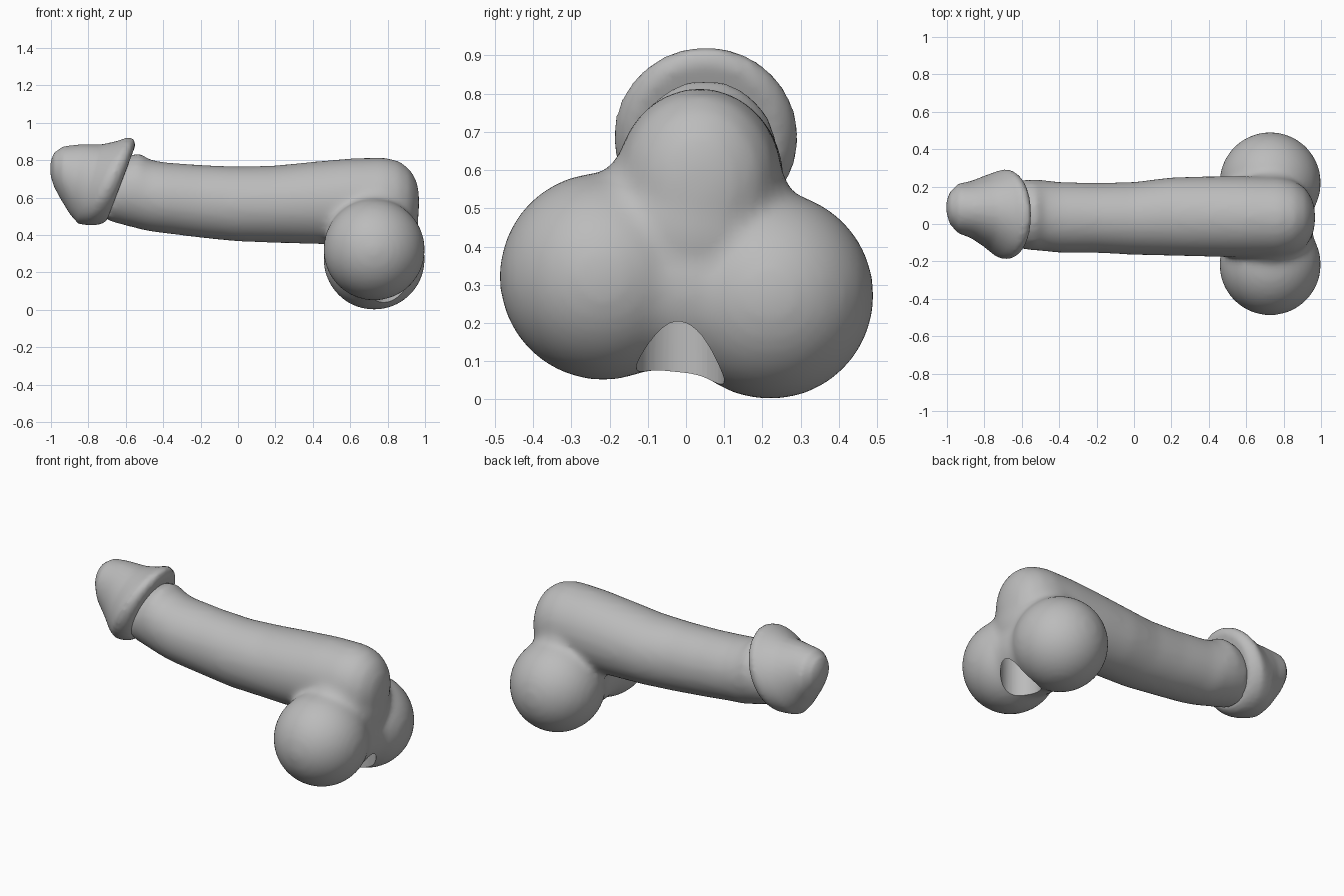
import bpy, bmesh, math
from mathutils import Matrix, Vector

cube = bpy.data.objects.get("Cube")
if cube:
    bpy.data.objects.remove(cube, do_unlink=True)

grey = bpy.data.materials.new("plain_grey")
grey.use_nodes = True
colour = (0.5, 0.5, 0.5, 1)
grey.diffuse_color = colour
grey.node_tree.nodes["Principled BSDF"].inputs["Base Color"].default_value = colour


def loft(bm, stations, sides=48):
    """Skin elliptical rings: x, bottom, top, near y, far y, lean."""
    rings = []
    for x, z0, z1, y0, y1, lean in stations:
        ring = []
        for i in range(sides):
            a = 2 * math.pi * i / sides
            dz = (z1 - z0) / 2 * math.sin(a)
            dy = (y1 - y0) / 2 * math.cos(a)
            ring.append(bm.verts.new((x + lean * dz, (y0 + y1) / 2 + dy, (z0 + z1) / 2 + dz)))
        rings.append(ring)
    for a, b in zip(rings, rings[1:]):
        for i in range(sides):
            j = (i + 1) % sides
            bm.faces.new((a[i], a[j], b[j], b[i]))
    bm.faces.new(rings[0])
    bm.faces.new(rings[-1])


def ball(bm, centre, radii):
    matrix = Matrix.Translation(centre) @ Matrix.Diagonal((*radii, 1))
    bmesh.ops.create_uvsphere(bm, u_segments=48, v_segments=32, radius=1, matrix=matrix)


def finish(bm, name):
    bmesh.ops.recalc_face_normals(bm, faces=bm.faces)
    mesh = bpy.data.meshes.new(name)
    bm.to_mesh(mesh)
    bm.free()
    mesh.materials.append(grey)
    obj = bpy.data.objects.new(name, mesh)
    bpy.context.collection.objects.link(obj)
    return obj


def blend(obj, voxel, passes):
    remesh = obj.modifiers.new("Fuse", "REMESH")
    remesh.mode = "VOXEL"
    remesh.voxel_size = voxel
    remesh.use_smooth_shade = True
    smooth = obj.modifiers.new("Soften", "SMOOTH")
    smooth.factor = 0.5
    smooth.iterations = passes


# Body: shaft, base and two round lobes fused together
bm = bmesh.new()
loft(bm, [
    (-0.66, 0.48, 0.82, -0.12, 0.22, 0.3),
    (-0.56, 0.45, 0.84, -0.14, 0.24, 0.2),
    (-0.48, 0.42, 0.805, -0.145, 0.235, 0),
    (-0.4, 0.41, 0.79, -0.155, 0.225, 0),
    (-0.2, 0.385, 0.775, -0.155, 0.22, 0),
    (0, 0.365, 0.767, -0.165, 0.225, 0),
    (0.2, 0.358, 0.772, -0.17, 0.25, 0),
    (0.4, 0.352, 0.792, -0.175, 0.255, 0),
    (0.6, 0.35, 0.81, -0.18, 0.255, 0),
    (0.78, 0.35, 0.815, -0.18, 0.25, 0),
    (0.86, 0.36, 0.797, -0.16, 0.23, 0),
    (0.92, 0.39, 0.752, -0.12, 0.19, 0),
    (0.955, 0.45, 0.69, -0.06, 0.13, 0),
    (0.968, 0.52, 0.63, -0.01, 0.08, 0)])
lobes = [Vector((0.728, -0.217, 0.322)), Vector((0.728, 0.22, 0.272))]
for centre in lobes:
    ball(bm, centre, [0.272] * 3)
# Web between the lobes and the column rising to the shaft
for i in range(1, 6):
    ball(bm, lobes[0].lerp(lobes[1], i / 6), [0.23] * 3)
ball(bm, (0.73, 0.02, 0.46), (0.235, 0.27, 0.26))
body = finish(bm, "body")
blend(body, 0.018, 16)

# Round socket cut upward from the underside
bm = bmesh.new()
bmesh.ops.create_cone(bm, cap_ends=True, segments=48, radius1=0.115, radius2=0.115,
                      depth=0.6, matrix=Matrix.Translation((0.82, -0.015, 0.2)))
cutter = finish(bm, "socket_cutter")
cutter.hide_render = True
cutter.hide_set(True)
cut = body.modifiers.new("Socket", "BOOLEAN")
cut.operation = "DIFFERENCE"
cut.object = cutter
cut.solver = "EXACT"

# Rounded tip with a leaning raised rim
bm = bmesh.new()
loft(bm, [
    (-1.003, 0.72, 0.79, 0.06, 0.12, 0),
    (-0.985, 0.66, 0.84, 0.0, 0.17, 0),
    (-0.94, 0.59, 0.875, -0.05, 0.215, 0.05),
    (-0.87, 0.51, 0.885, -0.075, 0.23, 0.15),
    (-0.79, 0.46, 0.885, -0.125, 0.26, 0.3),
    (-0.72, 0.452, 0.905, -0.18, 0.285, 0.36),
    (-0.68, 0.452, 0.923, -0.19, 0.295, 0.38),
    (-0.645, 0.458, 0.915, -0.175, 0.275, 0.38),
    (-0.625, 0.475, 0.88, -0.145, 0.245, 0.38)])
tip = finish(bm, "tip")
blend(tip, 0.014, 4)

# Smooth shading with crisp edges kept around the socket
for obj in (body, tip):
    bpy.ops.object.select_all(action="DESELECT")
    obj.select_set(True)
    bpy.context.view_layer.objects.active = obj
    for modifier in list(obj.modifiers):
        bpy.ops.object.modifier_apply(modifier=modifier.name)
    bpy.ops.object.shade_smooth_by_angle(angle=math.radians(40))
